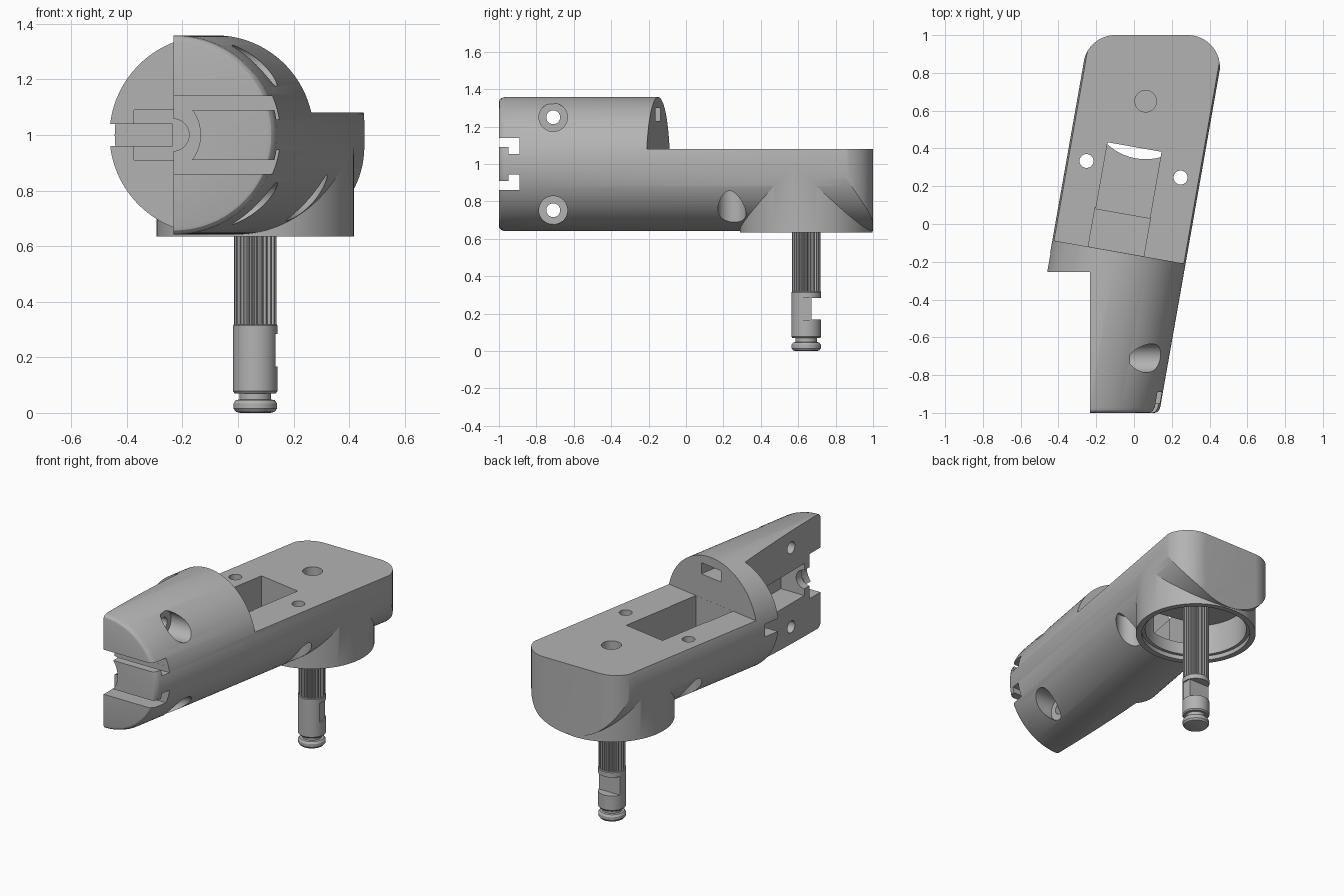
import bpy, bmesh, math
from math import sin, cos, pi, radians
from mathutils import Matrix, Vector

cube = bpy.data.objects.get("Cube")
if cube:
    bpy.data.objects.remove(cube, do_unlink=True)

grey = bpy.data.materials.new("plain_grey")
grey.use_nodes = True
grey.diffuse_color = (0.45, 0.45, 0.45, 1)
grey.node_tree.nodes["Principled BSDF"].inputs["Base Color"].default_value = (0.45, 0.45, 0.45, 1)

TILT = radians(10)
R = 0.358                     # barrel radius
AXIS = 1.0                    # barrel axis height
SLOPE = math.tan(TILT)
HALF = R / cos(TILT)          # barrel half width along x
FRAME = Matrix.Translation((-0.052, 0.009, 0)) @ Matrix.Rotation(-TILT, 4, 'Z')
POST_X, POST_Y = 0.062, 0.643


def axis_x(y):
    return -0.0535 + SLOPE * y


def make(name, bm):
    bmesh.ops.recalc_face_normals(bm, faces=bm.faces)
    mesh = bpy.data.meshes.new(name)
    bm.to_mesh(mesh)
    bm.free()
    mesh.materials.append(grey)
    obj = bpy.data.objects.new(name, mesh)
    bpy.context.collection.objects.link(obj)
    return obj


def loft(name, rings):
    bm = bmesh.new()
    loops = [[bm.verts.new(p) for p in ring] for ring in rings]
    n = len(loops[0])
    for a, b in zip(loops, loops[1:]):
        for i in range(n):
            bm.faces.new((a[i], a[(i + 1) % n], b[(i + 1) % n], b[i]))
    bm.faces.new(loops[0])
    bm.faces.new(loops[-1])
    return make(name, bm)


def box(x, y, z, frame=Matrix()):
    bm = bmesh.new()
    bmesh.ops.create_cube(bm, size=1)
    for v in bm.verts:
        v.co = frame @ Vector([(r[0] + r[1]) / 2 + c * (r[1] - r[0]) for c, r in zip(v.co, (x, y, z))])
    return make("cutter", bm)


def rod(axis, center, span, radius, name="cutter", sides=64):
    """Cylinder along X, Y or Z; center gives the two other coordinates in order."""
    k = 'XYZ'.index(axis)
    rings = []
    for s in span:
        ring = []
        for i in range(sides):
            a = 2 * pi * i / sides
            p = [center[0] + radius * cos(a), center[1] + radius * sin(a)]
            p.insert(k, s)
            ring.append(p)
        rings.append(ring)
    return loft(name, rings)


def combine(target, tool, operation='DIFFERENCE'):
    mod = target.modifiers.new("bool", 'BOOLEAN')
    mod.operation, mod.solver, mod.object = operation, 'EXACT', tool
    bpy.context.view_layer.objects.active = target
    bpy.ops.object.modifier_apply(modifier=mod.name)
    bpy.data.objects.remove(tool, do_unlink=True)


def smooth(obj, angle):
    bpy.ops.object.select_all(action='DESELECT')
    obj.select_set(True)
    bpy.context.view_layer.objects.active = obj
    bpy.ops.object.shade_smooth_by_angle(angle=radians(angle))


# Slanted barrel with a softened front rim
rings = []
for y, k in ((-1, 0.93), (-0.997, 0.96), (-0.988, 0.985), (-0.97, 1), (1.0, 1)):
    rings.append([(axis_x(y) + HALF * k * cos(2 * pi * i / 128), y, AXIS + R * k * sin(2 * pi * i / 128))
                  for i in range(128)])
body = loft("handle_body", rings)

# Rounded rear corners, seen from above
r = 0.17
plan = [(axis_x(-1.2) + HALF + 0.02, -1.2)]
for side, start, stop in ((1, -10, 90), (-1, 90, 170)):
    cx = axis_x(1 - r) + side * (HALF + 0.001 - r / cos(TILT))
    for i in range(17):
        a = radians(start + (stop - start) * i / 16)
        plan.append((cx + r * cos(a), 1 - r + r * sin(a)))
plan.append((axis_x(-1.2) - HALF - 0.02, -1.2))
combine(body, loft("outline", [[(x, y, z) for x, y in plan] for z in (0.3, 1.6)]), 'INTERSECT')

# Round socket below the rear
combine(body, rod('Z', (POST_X, POST_Y), (0.635, 1.0), 0.355, sides=128), 'UNION')

# Flat deck behind the step, and the flat mating side at the front
combine(body, box((-1, 1), (-0.16, 2), (1.08, 2), FRAME))
combine(body, box((-1, -0.232), (-1.5, -0.255), (0, 2)))

# Socket cavity with a stepped lip, and the pocket in the deck
combine(body, rod('Z', (POST_X, POST_Y), (0.6, 0.86), 0.30))
combine(body, rod('Z', (POST_X, POST_Y), (0.6, 0.662), 0.32))
combine(body, box((-0.165, 0.133), (-0.1595, 0.05), (0.80, 1.2), FRAME))
combine(body, box((-0.16, 0.13), (0.045, 0.402), (0.74, 1.2), FRAME))
combine(body, box((-0.07, 0.09), (-0.3, -0.1), (1.23, 1.3), FRAME))

# Deck holes with counterbores below, and the blind hole above the post
for side in (-1, 1):
    p = FRAME @ Vector((side * 0.253, 0.285, 0))
    combine(body, rod('Z', (p.x, p.y), (0.3, 1.3), 0.037, sides=32))
    combine(body, rod('Z', (p.x, p.y), (0.3, 0.90), 0.075))
combine(body, rod('Z', (POST_X, POST_Y + 0.007), (0.98, 1.3), 0.057, sides=48))

# Cross screws through the front half
for z in (0.753, 1.25):
    combine(body, rod('X', (-0.71, z), (-0.6, 0.6), 0.037, sides=32))
    combine(body, rod('X', (-0.71, z), (-0.02, 0.6), 0.076))

# Front rail: channel with a T-shaped tongue left standing
for s in (-1, 1):
    for near, far, y0, y1 in ((0.09, 0.14, -1.2, -0.89), (0.055, 0.1, -0.95, -0.8905)):
        z = sorted((AXIS + s * near, AXIS + s * far))
        combine(body, box((-0.8, 0.8), (y0, y1), z))
combine(body, rod('Y', (-0.285, AXIS), (-1.2, -0.891), 0.15))

# Wire channel, side recess and the mating slot in the step
combine(body, rod('Y', (-0.234, AXIS), (-1.1, -0.2), 0.058))
combine(body, box((-0.4, -0.07), (-0.84, -0.2551), (0.90, 1.10)))
combine(body, box((-0.375, -0.2), (-0.3, -0.205), (0.91, 1.09)))
combine(body, box((-0.8, -0.235), (-0.4, -0.15), (0.96, 1.04)))
smooth(body, 25)

# Post: rounded foot, neck, shank, then a ridged shaft
profile = [(0.055, 0), (0.07, 0.004), (0.078, 0.015), (0.078, 0.034), (0.07, 0.046), (0.057, 0.048),
           (0.057, 0.07), (0.074, 0.07), (0.08, 0.078), (0.08, 0.314), (0.077, 0.318)]
post = loft("post_shank", [[(POST_X + q * cos(2 * pi * i / 64), POST_Y + q * sin(2 * pi * i / 64), z)
                           for i in range(64)] for q, z in profile])
combine(post, box((-0.2, 0.4), (0.672, 0.9), (0.168, 0.284)))
combine(post, box((0.132, 0.4), (0.612, 0.9), (0.1675, 0.2845)))
smooth(post, 30)

ridges = []
for z in (0.317, 0.9):
    ring = []
    for i in range(96):
        q = 0.077 if i % 4 < 2 else 0.068
        a = 2 * pi * i / 96
        ring.append((POST_X + q * cos(a), POST_Y + q * sin(a), z))
    ridges.append(ring)
loft("ridged_shaft", ridges)
